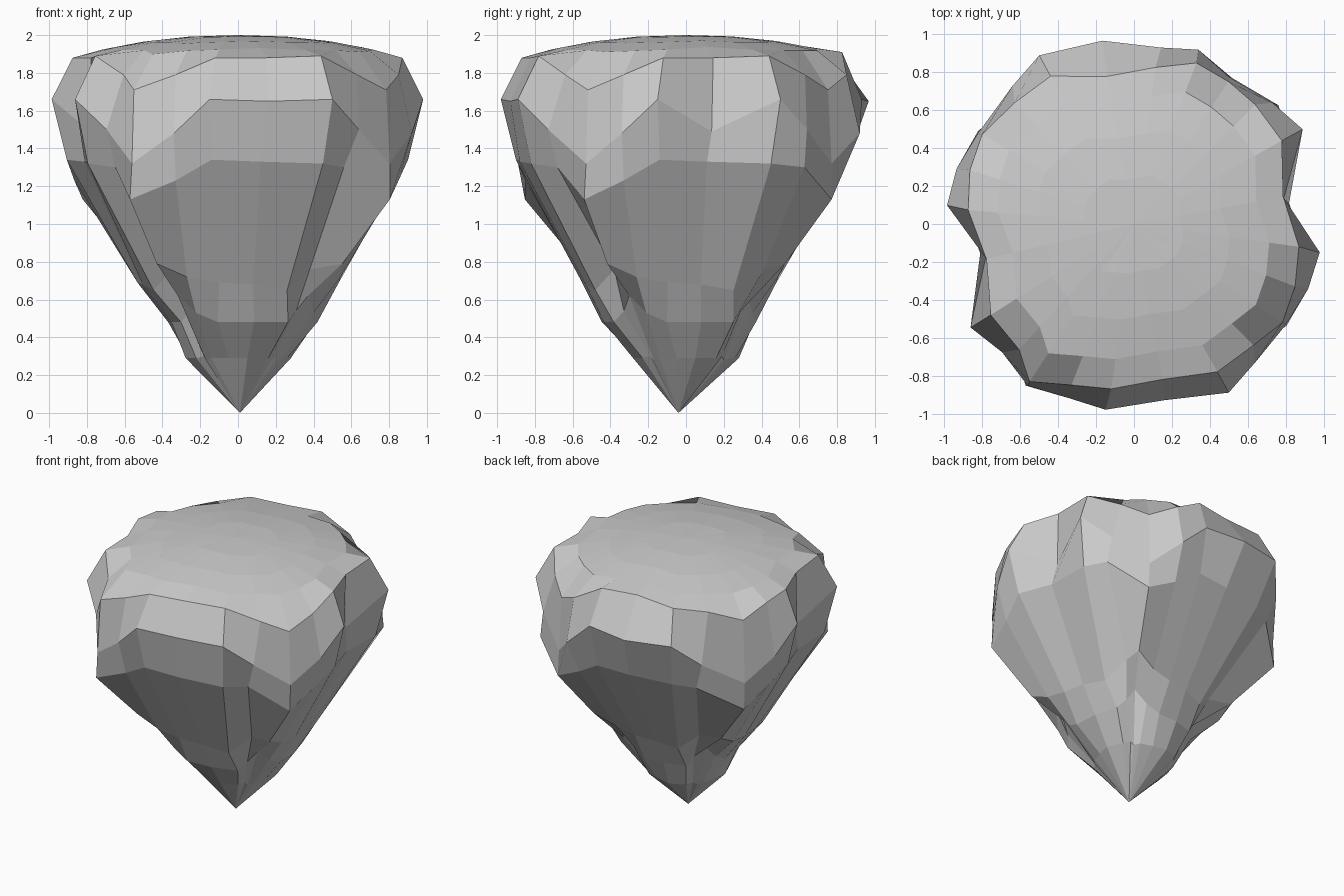
import bpy
from math import cos, sin, radians, hypot

if "Cube" in bpy.data.objects:
    bpy.data.objects.remove(bpy.data.objects["Cube"])

# One quarter of each ring (front side), turned four times: foot to rim
quarter_rings = [
    [(-.17, -.20, .28), (-.14, -.23, .29), (-.05, -.26, .29),
     (.05, -.28, .29), (.16, -.23, .29), (.19, -.19, .30)],
    [(-.30, -.37, .62), (-.21, -.40, .53), (-.10, -.42, .48),
     (.08, -.41, .48), (.25, -.36, .48), (.29, -.31, .54)],
    [(-.43, -.57, .79), (-.27, -.56, .72), (-.10, -.55, .69),
     (.08, -.53, .68), (.26, -.48, .65), (.38, -.38, .76)],
    [(-.55, -.82, 1.13), (-.33, -.85, 1.23), (-.14, -.90, 1.34),
     (.12, -.88, 1.33), (.45, -.82, 1.32), (.56, -.68, 1.30)],
    [(-.54, -.82, 1.32), (-.34, -.92, 1.48), (-.15, -.98, 1.66),
     (.16, -.93, 1.65), (.50, -.89, 1.66), (.64, -.73, 1.50)],
    [(-.53, -.80, 1.71), (-.33, -.85, 1.79), (-.12, -.87, 1.88),
     (.15, -.82, 1.88), (.44, -.78, 1.89), (.63, -.64, 1.79)],
]
turn_angle = [0, 90, 180, 273]
corner_scale = [1.04, .98, .94, .97]
corner_fill = [1, 1.12, 1.08, 1]                      # shallower corner grooves at the back
notch = {3: (.93, 0), 4: (.85, -.16), 5: (.96, 0)}   # grooves on the two x sides
# Slimmer lower sides per turn: foot, knee, waist, shoulder
slim = [(1, 1.06, 1, 1), (1, 1, .97, 1), (1, .88, .87, .95), (1, .87, .96, 1)]


def full_ring(level):
    ring = []
    for turn, angle in enumerate(turn_angle):
        c, s = cos(radians(angle)), sin(radians(angle))
        for col, (x, y, z) in enumerate(quarter_rings[level]):
            k = slim[turn][level] if level < 4 else 1
            if col == 0 and level > 2:
                k = corner_scale[turn]
            if col == 0 and level == 2 and turn > 1:
                k = .92
            if col == 3 and turn % 2 and level in notch:
                k, dz = notch[level]
                z += dz
            if col == 5 and level in (2, 3):
                k *= corner_fill[turn]
            if turn == 2 and level > 3 and col in (2, 3):   # back bulge
                k = {2: .95, 3: 1.04}[col] if level == 4 else .95
                z += .03 if level == 5 else 0
            if level == 5 and (turn, col) in ((3, 0), (3, 1), (2, 5)):
                z += .07                                    # higher back left edge
            ring.append(((x * c - y * s) * k, (x * s + y * c) * k, z))
    return ring


rings = [full_ring(i) for i in range(len(quarter_rings))]

# Gently domed top
rim = rings[-1]
for t in (.82, .58, .3):
    rings.append([(x * t, y * t, 2 - .11 * (hypot(x, y) * t / .85) ** 2.2)
                  for x, y, z in rim])

n = len(rim)
verts = [v for ring in rings for v in ring]
faces = []
for r in range(len(rings) - 1):
    for i in range(n):
        j = (i + 1) % n
        faces.append((r * n + i, r * n + j, (r + 1) * n + j, (r + 1) * n + i))

# Pointed bottom and top centre
tip, crown = len(verts), len(verts) + 1
verts += [(.01, -.04, 0), (0, 0, 2)]
last = (len(rings) - 1) * n
for i in range(n):
    j = (i + 1) % n
    faces.append((tip, j, i))
    faces.append((crown, last + i, last + j))

mesh = bpy.data.meshes.new("rock")
mesh.from_pydata(verts, [], faces)
mesh.update()
rock = bpy.data.objects.new("rock", mesh)
bpy.context.collection.objects.link(rock)
